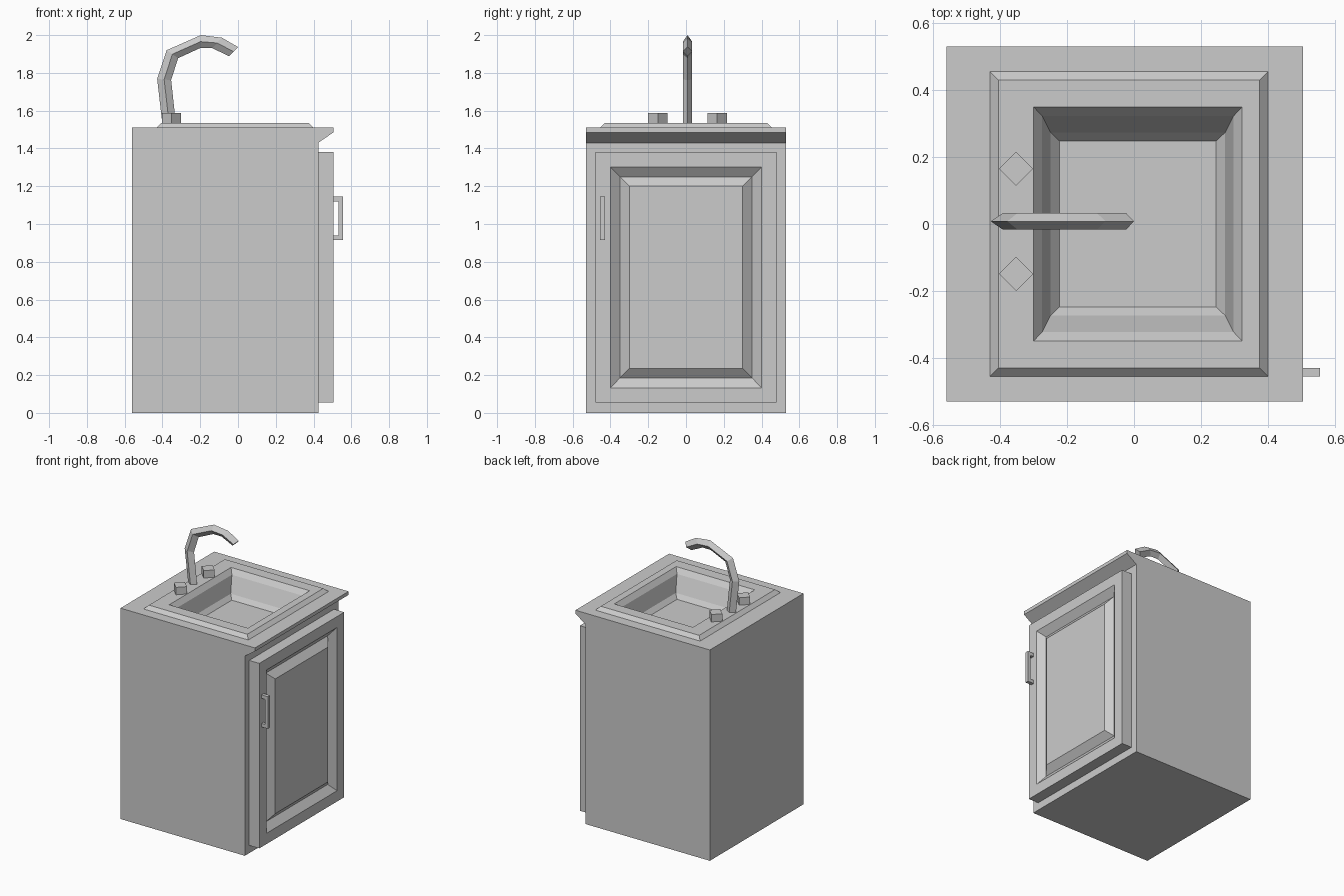
import bpy, bmesh, math
from mathutils import Matrix

if "Cube" in bpy.data.objects:
    bpy.data.objects.remove(bpy.data.objects["Cube"])


def loft(name, rings, cap_start=True, cap_end=True, recalc=False):
    """Skin a list of four-point rings into one object."""
    bm = bmesh.new()
    loops = [[bm.verts.new(p) for p in ring] for ring in rings]
    for a, b in zip(loops, loops[1:]):
        for j in range(4):
            k = (j + 1) % 4
            bm.faces.new((a[j], a[k], b[k], b[j]))
    if cap_start:
        bm.faces.new(loops[0][::-1])
    if cap_end:
        bm.faces.new(loops[-1])
    if recalc:
        bmesh.ops.recalc_face_normals(bm, faces=bm.faces[:])
    return finish(name, bm)


def finish(name, bm):
    me = bpy.data.meshes.new(name)
    bm.to_mesh(me)
    bm.free()
    ob = bpy.data.objects.new(name, me)
    bpy.context.collection.objects.link(ob)
    return ob


def rect_z(x0, x1, y, z):
    """Horizontal rectangle, symmetric in y."""
    return [(x0, -y, z), (x1, -y, z), (x1, y, z), (x0, y, z)]


def rect_x(y, z0, z1, x):
    """Upright rectangle facing +x."""
    return [(x, -y, z0), (x, y, z0), (x, y, z1), (x, -y, z1)]


def add_box(bm, x, y, z):
    size = [b - a for a, b in (x, y, z)]
    mid = [(a + b) / 2 for a, b in (x, y, z)]
    bmesh.ops.create_cube(bm, size=1, matrix=Matrix.Translation(mid) @ Matrix.Diagonal((*size, 1)))


# Cabinet with overhanging counter lip, open where the sink sits
rim = rect_z(-0.43, 0.40, 0.455, 1.51)
loft("cabinet", [
    rect_z(-0.56, 0.425, 0.53, 0),
    rect_z(-0.56, 0.425, 0.53, 1.43),
    rect_z(-0.56, 0.505, 0.53, 1.485),
    rect_z(-0.56, 0.505, 0.53, 1.51),
    rim], cap_end=False)

# Sink: raised rim and sloped basin
loft("sink", [
    rim,
    rect_z(-0.405, 0.375, 0.43, 1.535),
    rect_z(-0.30, 0.323, 0.35, 1.535),
    rect_z(-0.274, 0.297, 0.322, 1.50),
    rect_z(-0.249, 0.272, 0.273, 1.39),
    rect_z(-0.223, 0.245, 0.248, 1.36)], cap_start=False)

# Door with V groove around a raised panel
loft("door", [
    rect_x(0.48, 0.055, 1.38, 0.425),
    rect_x(0.48, 0.055, 1.38, 0.505),
    rect_x(0.40, 0.132, 1.302, 0.505),
    rect_x(0.35, 0.185, 1.25, 0.465),
    rect_x(0.30, 0.235, 1.20, 0.505)])

# Door handle: bar on two legs
bm = bmesh.new()
hy = (-0.455, -0.43)
add_box(bm, (0.533, 0.555), hy, (0.915, 1.145))
for z in (0.915, 1.12):
    add_box(bm, (0.50, 0.533), hy, (z, z + 0.025))
finish("door_handle", bm)

# Faucet: diamond section swept along a hook; (outer x, z, inner x, z)
CY = 0.008
hook = [
    (-0.401, 1.535, -0.329, 1.535),
    (-0.428, 1.768, -0.354, 1.762),
    (-0.378, 1.920, -0.317, 1.878),
    (-0.196, 2.000, -0.201, 1.931),
    (-0.085, 1.986, -0.137, 1.931),
    (0.000, 1.937, -0.048, 1.889)]
rings = []
for ox, oz, ix, iz in hook:
    mx, mz = (ox + ix) / 2, (oz + iz) / 2
    rings.append([(ox, CY, oz), (mx, CY + 0.025, mz), (ix, CY, iz), (mx, CY - 0.025, mz)])
loft("faucet", rings, recalc=True)

# Tap knobs: four-sided prisms turned to diamonds
for side, label in ((-1, "front"), (1, "back")):
    cx, cy, r = -0.352, CY + side * 0.157, 0.051
    loft("tap_knob_" + label, [
        [(cx + r * math.cos(i * math.pi / 2), cy + r * math.sin(i * math.pi / 2), z) for i in range(4)]
        for z in (1.53, 1.588)])
